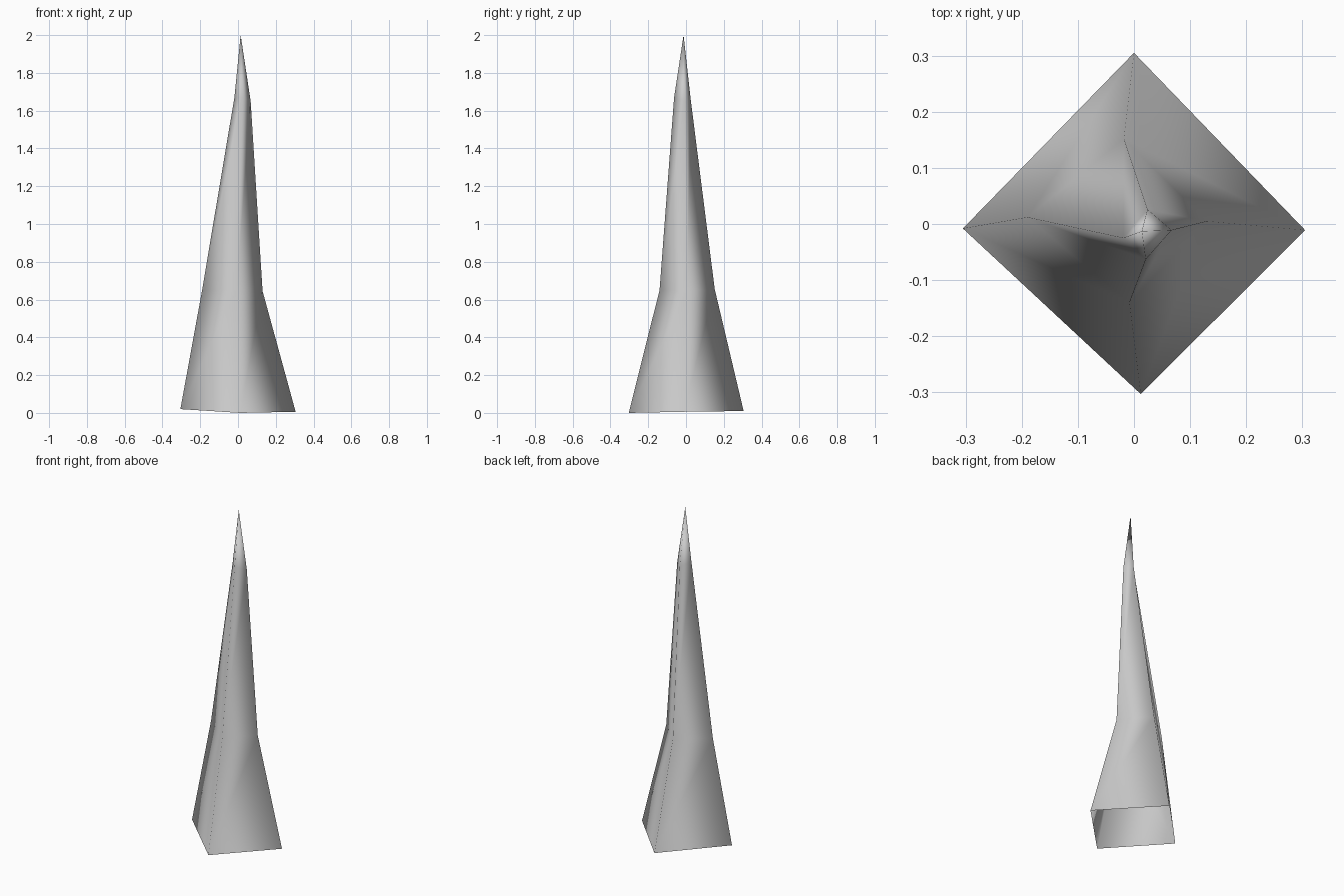
import bpy, bmesh

if "Cube" in bpy.data.objects:
    bpy.data.objects.remove(bpy.data.objects["Cube"])

# Four-sided rings from bottom to top: right, back, left, front corners
rings = [
    [(0.305, -0.011, 0.006), (0.0, 0.305, 0.01), (-0.305, -0.008, 0.02), (0.012, -0.303, 0.0)],
    [(0.13, 0.005, 0.645), (-0.018, 0.152, 0.655), (-0.19, 0.012, 0.65), (-0.008, -0.14, 0.65)],
    [(0.067, -0.011, 1.65), (0.024, 0.026, 1.65), (-0.019, -0.025, 1.67), (0.021, -0.063, 1.67)],
]
tip = (0.014, -0.013, 2.0)

# Tapering spike, open at the bottom
bm = bmesh.new()
levels = [[bm.verts.new(p) for p in ring] for ring in rings]
top = bm.verts.new(tip)
for low, high in zip(levels, levels[1:]):
    for i in range(4):
        j = (i + 1) % 4
        bm.faces.new((low[i], low[j], high[j], high[i]))
for i in range(4):
    bm.faces.new((levels[-1][i], levels[-1][(i + 1) % 4], top))
for f in bm.faces:
    f.smooth = True

mesh = bpy.data.meshes.new("spike")
bm.to_mesh(mesh)
bm.free()
bpy.context.collection.objects.link(bpy.data.objects.new("spike", mesh))
